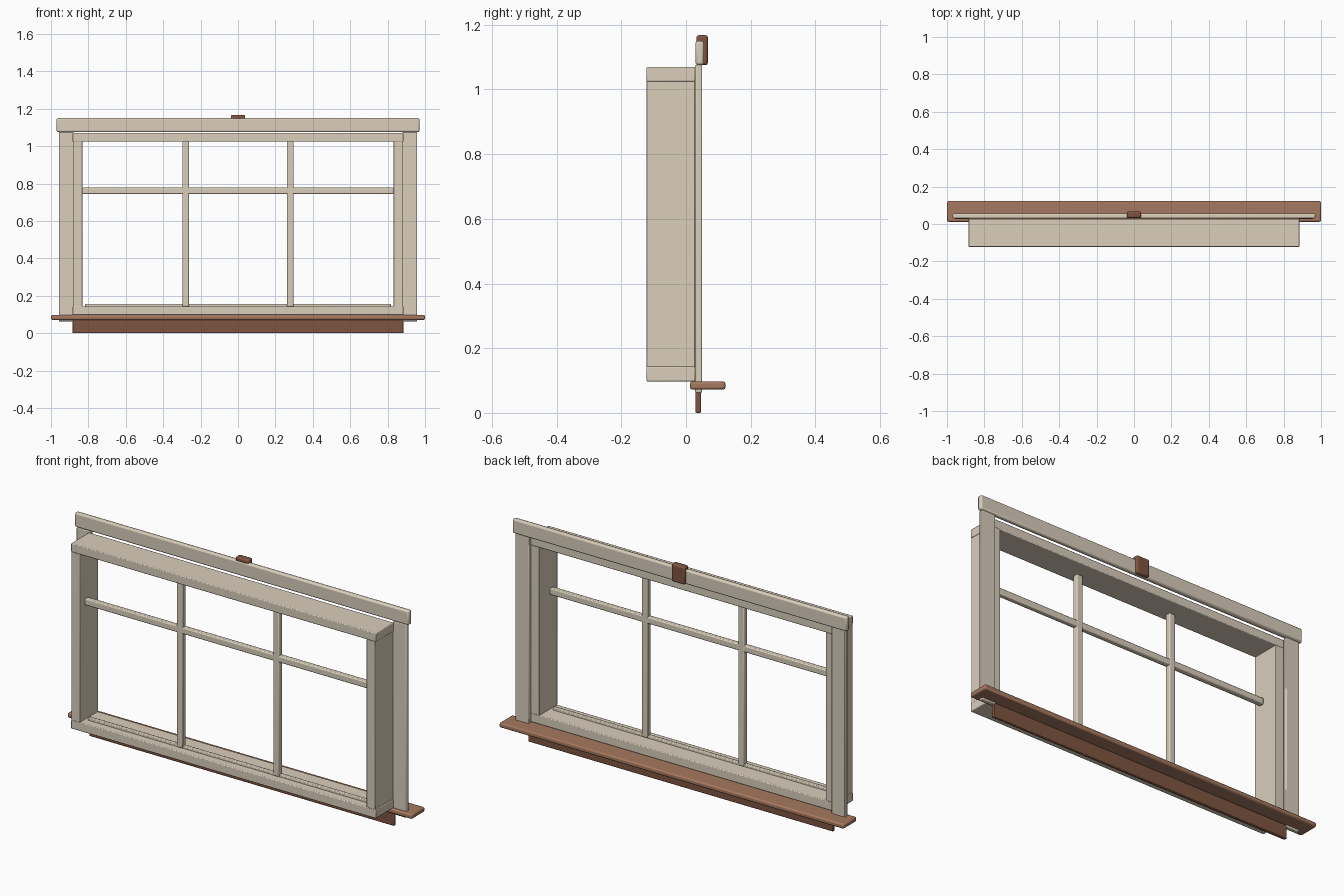
import bpy

if "Cube" in bpy.data.objects:
    bpy.data.objects.remove(bpy.data.objects["Cube"])


def material(name, rgb):
    m = bpy.data.materials.new(name)
    m.diffuse_color = (*rgb, 1)
    m.use_nodes = True
    m.node_tree.nodes["Principled BSDF"].inputs["Base Color"].default_value = m.diffuse_color
    return m


PAINT = material("cream_paint", (0.70, 0.62, 0.50))
WOOD = material("brown_wood", (0.38, 0.19, 0.115))
DARK = material("dark_wood", (0.21, 0.09, 0.05))


def board(name, x, y, z, mat=PAINT, bevel=0.004):
    """Bevelled board spanning the given (min, max) ranges."""
    bpy.ops.mesh.primitive_cube_add(size=1, location=[sum(r) / 2 for r in (x, y, z)])
    ob = bpy.context.object
    ob.name = name
    ob.scale = [r[1] - r[0] for r in (x, y, z)]
    bpy.ops.object.transform_apply(location=False, rotation=False, scale=True)
    mod = ob.modifiers.new("soft_edges", "BEVEL")
    mod.width = bevel
    mod.segments = 2
    ob.data.materials.append(mat)
    bpy.ops.object.shade_smooth_by_angle()
    return ob


def pair(name, x, y, z, **kw):
    """Same board on the right and mirrored on the left."""
    board(name + "_right", x, y, z, **kw)
    board(name + "_left", (-x[1], -x[0]), y, z, **kw)


# Deep box frame set into the wall
DEPTH = (-0.122, 0.028)
board("frame_head", (-0.885, 0.885), DEPTH, (1.024, 1.07))
board("frame_sill", (-0.885, 0.885), DEPTH, (0.097, 0.144))
pair("frame_jamb", (0.832, 0.882), DEPTH, (0.142, 1.026), bevel=0.002)

# Glazing bars and the bottom glazing bead
pair("vertical_muntin", (0.262, 0.297), (-0.085, -0.056), (0.143, 1.025), bevel=0.005)
board("horizontal_muntin", (-0.832, 0.832), (-0.085, -0.057), (0.745, 0.779), bevel=0.005)
board("bottom_bead", (-0.817, 0.817), (-0.081, -0.059), (0.140, 0.156))

# Interior casing
pair("side_casing", (0.879, 0.958), (0.028, 0.05), (0.062, 1.076))
board("head_casing", (-0.97, 0.97), (0.029, 0.056), (1.075, 1.15), bevel=0.008)

# Brown trim
board("keystone_block", (-0.038, 0.038), (0.032, 0.068), (1.075, 1.168), DARK, 0.008)
board("window_stool", (-1, 1), (0.012, 0.122), (0.072, 0.097), WOOD, 0.007)
board("apron", (-0.885, 0.885), (0.029, 0.047), (0, 0.073), DARK, 0.004)
